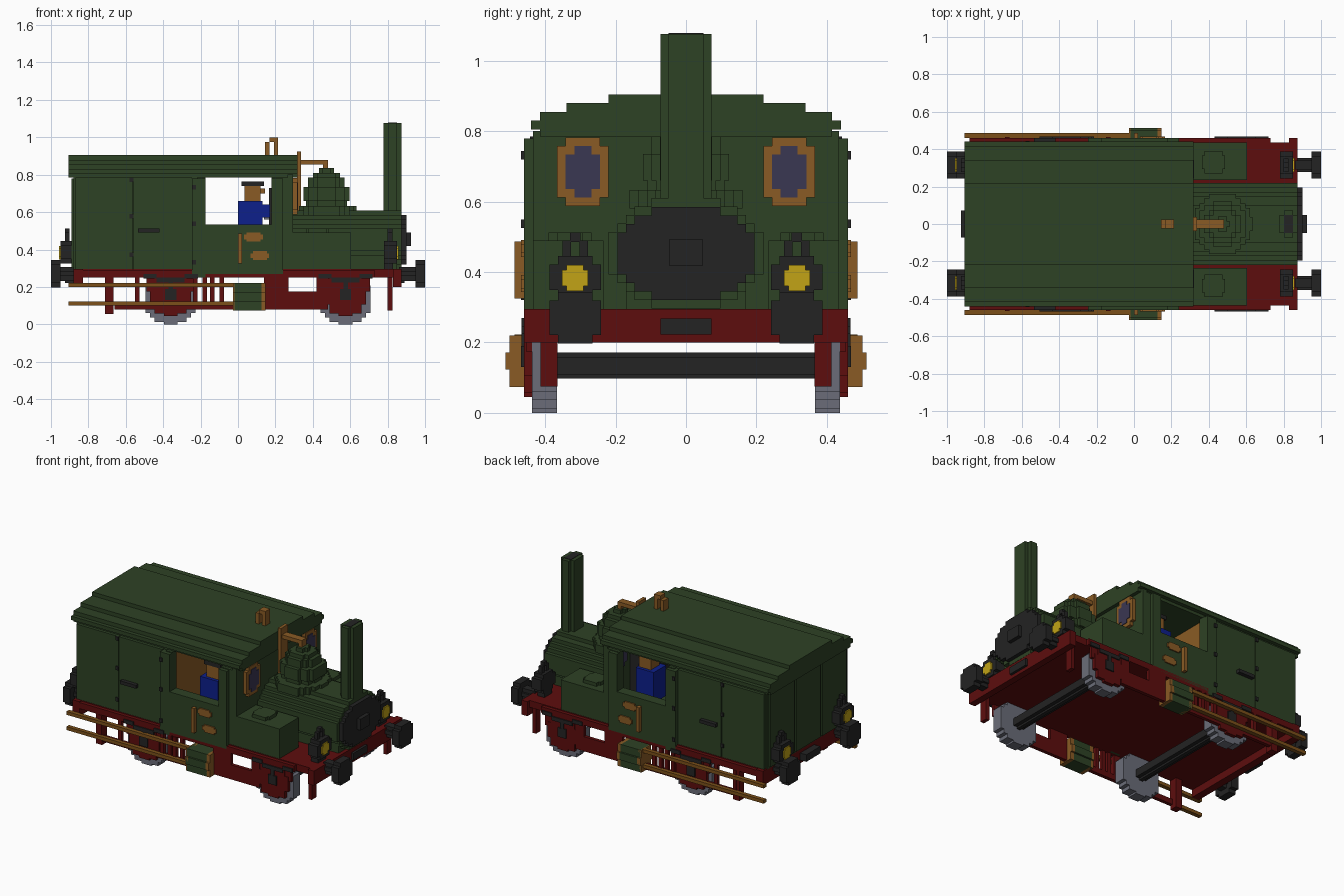
import bpy, math

cube = bpy.data.objects.get("Cube")
if cube:
    bpy.data.objects.remove(cube, do_unlink=True)

V = 0.0244  # block size of the stepped style


def material(name, rgb):
    m = bpy.data.materials.new(name)
    m.use_nodes = True
    m.diffuse_color = (*rgb, 1)
    bsdf = next(n for n in m.node_tree.nodes if n.type == 'BSDF_PRINCIPLED')
    bsdf.inputs["Base Color"].default_value = (*rgb, 1)
    return m


GREEN = material("dark green", (0.027, 0.054, 0.018))
RED = material("deep red", (0.110, 0.004, 0.004))
BLACK = material("soot black", (0.017, 0.017, 0.017))
BROWN = material("brass brown", (0.254, 0.105, 0.018))
WOOD = material("dark wood", (0.200, 0.080, 0.010))
GREY = material("wheel grey", (0.145, 0.152, 0.190))
BLUE = material("work blue", (0.004, 0.014, 0.260))
GLASS = material("violet glass", (0.042, 0.038, 0.085))
YELLOW = material("lamp yellow", (0.540, 0.370, 0.008))


def mesh(name, verts, faces, mat):
    me = bpy.data.meshes.new(name)
    me.from_pydata(verts, [], faces)
    me.materials.append(mat)
    ob = bpy.data.objects.new(name, me)
    bpy.context.collection.objects.link(ob)
    return ob


def prism(name, outline, axis, lo, hi, mat):
    """Extrude a counter-clockwise outline along x (y,z), y (z,x) or z (x,y)."""
    place = {'x': lambda u, v, t: (t, u, v),
             'y': lambda u, v, t: (v, t, u),
             'z': lambda u, v, t: (u, v, t)}[axis]
    n = len(outline)
    verts = [place(u, v, t) for t in (lo, hi) for u, v in outline]
    faces = [tuple(reversed(range(n))), tuple(range(n, 2 * n))]
    faces += [(i, (i + 1) % n, n + (i + 1) % n, n + i) for i in range(n)]
    return mesh(name, verts, faces, mat)


def box(name, x, y, z, mat):
    return prism(name, [(x[0], y[0]), (x[1], y[0]), (x[1], y[1]), (x[0], y[1])], 'z', *z, mat)


def both(name, x, y, z, mat):
    """The same box on the right (-y) and left (+y) side."""
    box(name + "_right", x, (-y[1], -y[0]), z, mat)
    box(name + "_left", x, y, z, mat)


def steps(cu, cv, ru, rv, rows=None):
    """Outline of an ellipse drawn in square steps."""
    rows = rows or max(3, round(2 * rv / V))
    h = 2 * rv / rows
    right = []
    for i in range(rows):
        v = -rv + i * h
        w = ru * math.sqrt(max(0.0, 1 - ((v + h / 2) / rv) ** 2))
        w = max(V / 2, min(ru, math.ceil(w / V - 0.25) * V))
        if right and abs(right[-1][0] - w) < 1e-6:
            right[-1] = (w, v + h)
        else:
            right += [(w, v), (w, v + h)]
    return [(cu + w, cv + v) for w, v in right] + [(cu - w, cv + v) for w, v in reversed(right)]


def disc(name, axis, cu, cv, ru, rv, lo, hi, mat, rows=None):
    return prism(name, steps(cu, cv, ru, rv, rows), axis, lo, hi, mat)


def side_disc(name, x, z, r, y0, y1, mat):
    for side, lo, hi in (("_right", -y1, -y0), ("_left", y0, y1)):
        disc(name + side, 'y', z, x, r, r, lo, hi, mat)


# Stepped roof
half = [(0.415, 0.785), (0.415, 0.805), (0.44, 0.805), (0.44, 0.83), (0.415, 0.83),
        (0.415, 0.855), (0.34, 0.855), (0.34, 0.88), (0.22, 0.88), (0.22, 0.905)]
prism("roof", half + [(-y, z) for y, z in reversed(half)], 'x', -0.905, 0.318, GREEN)

# Rear compartment, cab walls, floor and partition
box("rear_compartment", (-0.88, -0.22), (-0.415, 0.415), (0.29, 0.79), GREEN)
box("cab_partition", (-0.22, -0.20), (-0.41, 0.41), (0.31, 0.785), BROWN)
box("cab_floor", (-0.22, 0.29), (-0.415, 0.415), (0.29, 0.31), GREEN)
box("cab_front_wall", (0.265, 0.295), (-0.435, 0.435), (0.29, 0.80), GREEN)
both("cab_lower_wall", (-0.22, 0.265), (0.39, 0.435), (0.29, 0.535), GREEN)
both("cab_front_pillar", (0.18, 0.27), (0.39, 0.435), (0.535, 0.785), GREEN)
both("cab_rear_pillar", (-0.22, -0.175), (0.39, 0.435), (0.535, 0.785), GREEN)

# Side doors, panels and their fittings
both("door_lower", (-0.175, 0.24), (0.435, 0.46), (0.27, 0.535), GREEN)
both("door_post", (0.18, 0.24), (0.435, 0.46), (0.535, 0.78), GREEN)
both("rear_door_post", (-0.245, -0.175), (0.415, 0.46), (0.25, 0.78), GREEN)
both("rear_side_panel", (-0.87, -0.565), (0.415, 0.435), (0.29, 0.785), GREEN)
both("middle_side_panel", (-0.56, -0.245), (0.415, 0.435), (0.29, 0.785), GREEN)
for i, z in enumerate((0.32, 0.525, 0.72)):
    both(f"door_hinge_{i}", (-0.245, -0.225), (0.455, 0.468), (z, z + V), BLACK)
    both(f"panel_hinge_{i}", (-0.58, -0.56), (0.43, 0.443), (z + 0.04, z + 0.04 + V), BLACK)
both("panel_handle", (-0.535, -0.42), (0.435, 0.46), (0.49, 0.512), BLACK)
both("door_handrail", (0.0, 0.022), (0.46, 0.487), (0.325, 0.487), BROWN)
for label, x, z in (("upper", 0.083, 0.467), ("lower", 0.117, 0.367)):
    both(f"{label}_door_plate", (x - 0.037, x + 0.037), (0.46, 0.468), (z - 0.024, z + 0.024), BROWN)
    both(f"{label}_door_plate_bar", (x - 0.05, x + 0.05), (0.46, 0.468), (z - 0.013, z + 0.013), BROWN)

# Rear end panels
for i, y in enumerate((-0.27, 0.0, 0.27)):
    box(f"rear_end_panel_{i}", (-0.89, -0.88), (y - 0.125, y + 0.125), (0.30, 0.78), GREEN)

# Oval front windows
for side, y in (("right", -0.293), ("left", 0.293)):
    disc(f"front_window_frame_{side}", 'x', y, 0.685, 0.073, 0.097, 0.29, 0.318, BROWN)
    disc(f"front_window_glass_{side}", 'x', y, 0.685, 0.05, 0.073, 0.255, 0.322, GLASS)

# Crew and boiler controls inside the cab
for side, y in (("right", -0.33), ("left", 0.27)):
    box(f"crew_legs_{side}", (0.02, 0.11), (y - 0.05, y + 0.05), (0.31, 0.46), BLUE)
    box(f"crew_body_{side}", (0.0, 0.13), (y - 0.065, y + 0.065), (0.46, 0.66), BLUE)
    box(f"crew_arm_{side}", (0.12, 0.17), (y - 0.06, y - 0.02), (0.57, 0.64), BLUE)
    box(f"crew_head_{side}", (0.035, 0.12), (y - 0.045, y + 0.045), (0.66, 0.74), BROWN)
    box(f"crew_nose_{side}", (0.12, 0.145), (y - 0.015, y + 0.015), (0.70, 0.725), BROWN)
    box(f"crew_cap_{side}", (0.02, 0.14), (y - 0.05, y + 0.05), (0.74, 0.765), BLACK)
box("boiler_backhead", (0.19, 0.27), (-0.2, 0.2), (0.31, 0.68), BLACK)
box("control_column", (0.165, 0.19), (-0.05, 0.05), (0.53, 0.73), BLACK)
box("control_gauge", (0.14, 0.165), (-0.02, 0.02), (0.56, 0.64), GREY)
box("control_handle", (0.15, 0.165), (0.03, 0.06), (0.58, 0.61), RED)

# Boiler, smokebox door and side tanks
disc("boiler", 'x', 0, 0.453, 0.22, 0.157, 0.29, 0.874, GREEN)
box("boiler_saddle", (0.29, 0.85), (-0.17, 0.17), (0.29, 0.40), GREEN)
disc("smokebox_door", 'x', 0, 0.453, 0.197, 0.132, 0.87, 0.90, BLACK)
disc("smokebox_knob", 'x', 0, 0.455, 0.049, 0.037, 0.90, 0.925, BLACK, 3)
both("side_tank", (0.29, 0.605), (0.235, 0.435), (0.29, 0.49), GREEN)
for side, y in (("right", -0.33), ("left", 0.33)):
    disc(f"tank_filler_{side}", 'z', 0.425, y, 0.061, 0.061, 0.485, 0.512, GREEN)

# Steam dome in stacked tiers
for i, (r, z0, z1) in enumerate([(0.16, 0.58, 0.633), (0.11, 0.633, 0.66), (0.122, 0.66, 0.735),
                                 (0.098, 0.735, 0.785), (0.073, 0.785, 0.81), (0.04, 0.81, 0.835)]):
    disc(f"dome_tier_{i}", 'z', 0.473, 0, r, r, z0, z1, GREEN)

# Chimney with dark mouth
box("chimney_long", (0.778, 0.874), (-0.049, 0.049), (0.58, 1.076), GREEN)
box("chimney_wide", (0.802, 0.85), (-0.073, 0.073), (0.58, 1.076), GREEN)
box("chimney_mouth", (0.802, 0.85), (-0.049, 0.049), (1.07, 1.079), BLACK)

# Steam pipe and whistle
box("steam_pipe_post", (0.316, 0.337), (-0.037, 0.037), (0.60, 0.925), BROWN)
box("steam_pipe_run", (0.33, 0.48), (-0.024, 0.024), (0.855, 0.88), BROWN)
box("steam_pipe_drop", (0.455, 0.48), (-0.024, 0.024), (0.83, 0.86), BROWN)
box("whistle_base", (0.145, 0.168), (-0.024, 0.024), (0.90, 0.975), BROWN)
box("whistle_post", (0.192, 0.215), (-0.024, 0.024), (0.90, 1.0), BROWN)
box("whistle_bridge", (0.168, 0.215), (-0.024, 0.024), (0.975, 1.0), BROWN)

# Deck and end beams
box("deck", (-0.83, 0.874), (-0.437, 0.437), (0.25, 0.295), RED)
both("deck_edge", (-0.83, 0.73), (0.43, 0.46), (0.25, 0.29), RED)
box("front_beam", (0.83, 0.874), (-0.46, 0.46), (0.20, 0.295), RED)
box("rear_beam", (-0.88, -0.83), (-0.46, 0.46), (0.20, 0.295), RED)

# Outside frames with openings
both("frame_low_bar", (-0.66, 0.27), (0.437, 0.46), (0.08, 0.115), RED)
both("frame_rear_post", (-0.71, -0.665), (0.41, 0.46), (0.055, 0.25), RED)
both("frame_plate", (0.14, 0.27), (0.437, 0.46), (0.08, 0.25), RED)
both("frame_web", (0.27, 0.48), (0.437, 0.46), (0.08, 0.175), RED)
both("frame_web_end", (0.42, 0.48), (0.437, 0.46), (0.175, 0.25), RED)
both("guard_iron", (0.80, 0.825), (0.365, 0.413), (0.075, 0.25), RED)
for i, x in enumerate((-0.55, -0.19, -0.10)):
    both(f"frame_strut_{i}", (x, x + V), (0.437, 0.46), (0.11, 0.25), RED)

# Wheels, axles, horn plates and springs
for end, x in (("rear", -0.36), ("front", 0.575)):
    side_disc(f"{end}_wheel", x, 0.134, 0.134, 0.367, 0.437, GREY)
    disc(f"{end}_axle", 'y', 0.134, x, 0.037, 0.037, -0.37, 0.37, BLACK, 3)
    side_disc(f"{end}_horn_plate", x, 0.155, 0.11, 0.43, 0.46, RED)
    both(f"{end}_horn_shoulder", (x - 0.13, x + 0.13), (0.437, 0.455), (0.175, 0.26), RED)
    both(f"{end}_axle_box", (x - 0.03, x + 0.03), (0.455, 0.468), (0.13, 0.19), BLACK)
    both(f"{end}_spring_hanger", (x - 0.012, x + 0.012), (0.455, 0.467), (0.19, 0.23), BLACK)
    both(f"{end}_spring", (x - 0.075, x + 0.075), (0.455, 0.467), (0.225, 0.25), BLACK)
    for s in (-1, 1):
        both(f"{end}_spring_end_{s}", (x + s * 0.11 - 0.035, x + s * 0.11 + 0.035),
             (0.455, 0.467), (0.245, 0.27), BLACK)

# Wooden step rails and side barrels
both("upper_rail", (-0.905, -0.02), (0.46, 0.487), (0.20, 0.222), WOOD)
both("lower_rail", (-0.905, -0.02), (0.46, 0.487), (0.10, 0.122), WOOD)
for i, x in enumerate((-0.69, -0.24, -0.15)):
    both(f"rail_bracket_{i}", (x, x + V), (0.44, 0.465), (0.10, 0.25), RED)
for side, y in (("right", -0.452), ("left", 0.452)):
    disc(f"barrel_{side}", 'x', y, 0.147, 0.061, 0.073, -0.02, 0.125, GREEN)
    for label, x in (("rear", -0.027), ("front", 0.122)):
        disc(f"barrel_{label}_cap_{side}", 'x', y, 0.147, 0.061, 0.073, x, x + V, BROWN)

# Buffers, couplings and lamps at both ends
for end, s, face, lamp in (("front", 1, 0.87, 0.78), ("rear", -1, 0.875, 0.88)):
    def span(a, b):
        return tuple(sorted((s * a, s * b)))
    box(f"{end}_coupling", span(face, face + 0.05 if s < 0 else face + 0.02),
        (-0.073, 0.073), (0.222, 0.268), BLACK)
    for side, y in (("right", -0.315), ("left", 0.315)):
        tag = f"{end}_{side}"
        disc(f"buffer_shaft_{tag}", 'x', y, 0.27, 0.037, 0.037, *span(face - 0.01, 0.95), BLACK, 3)
        disc(f"buffer_head_{tag}", 'x', y, 0.27, 0.073, 0.073, *span(0.95, 1.0), BLACK)
        base = 0.29 if s > 0 else 0.34
        box(f"lamp_stand_{tag}", span(lamp, lamp + 0.05), (y - 0.04, y + 0.04), (base, 0.34), BLACK) if s > 0 else None
        disc(f"lamp_body_{tag}", 'x', y, 0.385, 0.073, 0.061, *span(lamp, lamp + 0.07), BLACK)
        for k in (-1, 1):
            box(f"lamp_handle_{tag}_{k}", span(lamp + 0.02, lamp + 0.045),
                (y + k * 0.024 - 0.012, y + k * 0.024 + 0.012), (0.43, 0.49), BLACK)
        box(f"lamp_grip_{tag}", span(lamp + 0.02, lamp + 0.045), (y - 0.015, y + 0.015), (0.485, 0.512), BLACK)
        disc(f"lamp_lens_{tag}", 'x', y, 0.383, 0.037, 0.037, *span(lamp + 0.07, lamp + 0.078), YELLOW, 5)
